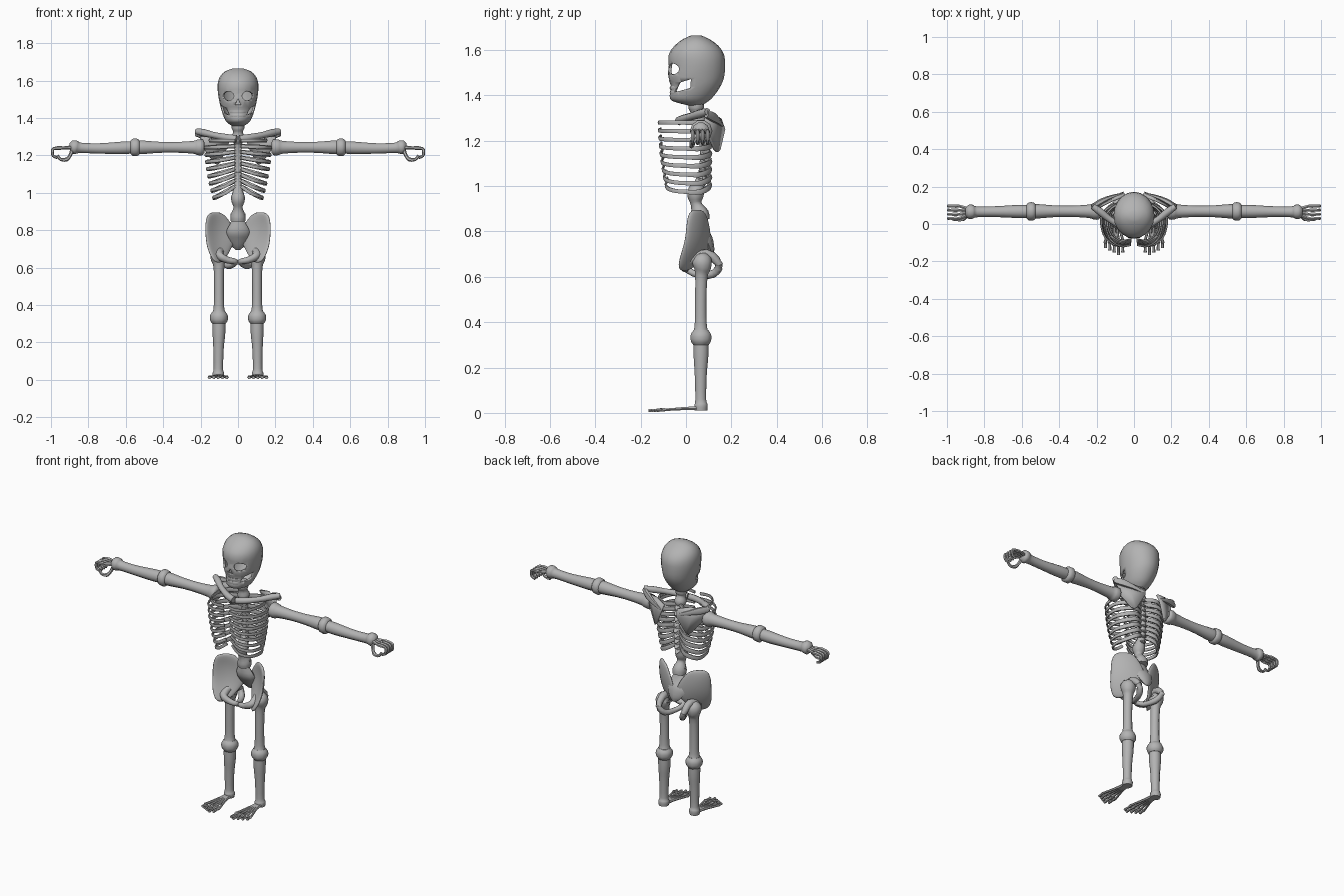
import bpy, bmesh, math
from mathutils import Vector

cube = bpy.data.objects.get("Cube")
if cube:
    bpy.data.objects.remove(cube)

bone = bpy.data.materials.new("bone_grey")
bone.use_nodes = True
GREY = (0.45, 0.45, 0.45, 1)
bone.diffuse_color = GREY
bone.node_tree.nodes["Principled BSDF"].inputs["Base Color"].default_value = GREY
Y, Z = Vector((0, 1, 0)), Vector((0, 0, 1))


def finish(name, bm, mirror=False, angle=50):
    """Turn a bmesh into a shaded object, mirrored across the body if asked."""
    bmesh.ops.recalc_face_normals(bm, faces=bm.faces)
    mesh = bpy.data.meshes.new(name)
    bm.to_mesh(mesh)
    bm.free()
    mesh.materials.append(bone)
    obj = bpy.data.objects.new(name, mesh)
    bpy.context.collection.objects.link(obj)
    bpy.ops.object.select_all(action="DESELECT")
    obj.select_set(True)
    bpy.context.view_layer.objects.active = obj
    bpy.ops.object.shade_smooth_by_angle(angle=math.radians(angle))
    if mirror:
        m = obj.modifiers.new("Mirror", "MIRROR")
        m.use_mirror_merge = False
    return obj


def thicken(obj, thickness, offset):
    m = obj.modifiers.new("Thickness", "SOLIDIFY")
    m.thickness, m.offset = thickness, offset


def spline(pts, steps, closed):
    """Catmull-Rom resampling of tuples of any length."""
    n, out = len(pts), []
    vs = [Vector(p) for p in pts]
    at = lambda i: vs[i % n] if closed else vs[max(0, min(n - 1, i))]
    for i in range(n if closed else n - 1):
        a, b, c, d = at(i - 1), at(i), at(i + 1), at(i + 2)
        for k in range(steps):
            t = k / steps
            out.append(b + (c - a) * (t / 2) + (a * 2 - b * 5 + c * 4 - d) * (t * t / 2)
                       + (b * 3 - a - c * 3 + d) * (t ** 3 / 2))
    return out if closed else out + [vs[-1]]


def bridge(bm, rings, closed=False):
    n = len(rings[0])
    pairs = list(zip(rings, rings[1:])) + ([(rings[-1], rings[0])] if closed else [])
    for a, b in pairs:
        for j in range(n):
            bm.faces.new((a[j], a[(j + 1) % n], b[(j + 1) % n], b[j]))
    if not closed:
        bm.faces.new(rings[0])
        bm.faces.new(rings[-1])


def add_tube(bm, pts, up=Z, wide=1, tall=1, sides=8, steps=3, closed=False):
    """Sweep an oval along points of (x, y, z, radius)."""
    path = spline(pts, steps, closed)
    rings, n = [], len(path)
    for i, p in enumerate(path):
        ahead = path[(i + 1) % n] if closed else path[min(i + 1, n - 1)]
        behind = path[i - 1] if closed else path[max(i - 1, 0)]
        tangent = (ahead - behind).to_3d().normalized()
        side = tangent.cross(up).normalized()
        top = side.cross(tangent)
        r = max(p[3], 0.002)
        rings.append([bm.verts.new(p.to_3d() + side * (math.cos(a) * r * wide) + top * (math.sin(a) * r * tall))
                      for a in (math.tau * j / sides for j in range(sides))])
    bridge(bm, rings, closed)


def tube(name, pts, mirror=False, **kw):
    bm = bmesh.new()
    add_tube(bm, pts, **kw)
    return finish(name, bm, mirror)


def punch(bm, outline, axis, allowed):
    """Open a convex hole, seen along the axis, in the faces whose centre is allowed."""
    place = (lambda u, v: Vector((0, u, v))) if axis == "x" else (lambda u, v: Vector((u, 0, v)))
    pts = [place(*p) for p in outline]
    mid = sum(pts, Vector()) / len(pts)
    planes = []
    for a, b in zip(pts, pts[1:] + pts[:1]):
        d = b - a
        normal = Vector((0, -d.z, d.y)) if axis == "x" else Vector((-d.z, 0, d.x))
        planes.append((a, normal.normalized() * (1 if normal.dot(a - mid) > 0 else -1)))
    inside = lambda f, slack: allowed(f.calc_center_median()) and all(
        min((v.co - co).dot(no) for v in f.verts) < slack for co, no in planes)
    for co, no in planes:
        faces = [f for f in bm.faces if inside(f, 0)]
        geom = {g for f in faces for g in (f, *f.edges, *f.verts)}
        bmesh.ops.bisect_plane(bm, geom=list(geom), plane_co=co, plane_no=no, dist=1e-5)
    gone = [f for f in bm.faces if allowed(f.calc_center_median())
            and all((f.calc_center_median() - co).dot(no) < 0 for co, no in planes)]
    bmesh.ops.delete(bm, geom=gone, context="FACES")


def disc(u, v, ru, rv):
    return [(u + ru * math.cos(math.tau * k / 12), v + rv * math.sin(math.tau * k / 12)) for k in range(12)]


# Skull: a lofted shell from height, front, back and half width
bm = bmesh.new()
rows = [(1.356, .01, .07, .03), (1.375, -.06, .10, .058), (1.40, -.072, .125, .074), (1.44, -.066, .152, .088),
        (1.48, -.08, .168, .098), (1.53, -.076, .172, .107), (1.58, -.076, .168, .109), (1.62, -.05, .142, .097),
        (1.65, -.01, .10, .068), (1.665, .025, .065, .025)]
rings = []
for z, front, back, w in spline(rows, 2, False):
    mid, half = (front + back) / 2, (back - front) / 2
    rings.append([bm.verts.new((w * math.cos(a), mid + half * math.sin(a), z))
                  for a in (math.tau * j / 20 for j in range(20))])
bridge(bm, rings)

# Eye sockets, nose hole and the open cheeks behind the teeth
for s in (-1, 1):
    punch(bm, disc(s * .052, 1.517, .03, .025), "y", lambda c: c.y < .02)
    punch(bm, [(-.05, 1.415), (.018, 1.43), (.022, 1.472), (-.03, 1.456)], "x", lambda c: c.x * s > .03)
punch(bm, [(-.017, 1.468), (.017, 1.468), (0, 1.503)], "y", lambda c: c.y < 0)
skull = finish("skull", bm)
thicken(skull, .01, -1)

# Tooth rows
bm = bmesh.new()
for z in (1.412, 1.433):
    add_tube(bm, [(-.045, -.043, z, .009), (-.025, -.061, z, .009), (0, -.066, z, .009),
                  (.025, -.061, z, .009), (.045, -.043, z, .009)], wide=.7, sides=6)
finish("teeth", bm)

# Spine, with vertebra rings and spinous points
tube("neck", [(0, .045, 1.38, .034), (0, .045, 1.345, .034), (0, .047, 1.325, .026), (0, .055, 1.29, .036),
              (0, .06, 1.26, .02)], up=Y)
tube("spine", [(0, .06, 1.28, .018), (0, .08, 1.16, .018), (0, .07, 1.04, .02), (0, .045, .98, .036),
               (0, .042, .95, .034), (0, .045, .92, .024), (0, .06, .88, .04), (0, .065, .85, .04)], up=Y)
bm = bmesh.new()
for i in range(9):
    z = 1.27 - i * .034
    y = .083 - abs(i - 4) * .003
    add_tube(bm, [(0, y - .02, z, .022), (0, y + .005, z, .02), (0, y + .03, z - .015, .006)], tall=.5, sides=6)
finish("vertebrae", bm)

# Ribs: flat open hoops, broad at the back, the lower ones dipping at the sides
bm = bmesh.new()
for i in range(9):
    t = i / 8
    z = 1.28 - .245 * t
    w = .176 - .045 * t * t - (.025 if i == 0 else 0)
    f = -.118 + .03 * t * t
    dip = .06 * t
    add_tube(bm, [(.012, .075, z, .014), (w * .5, .108, z - dip * .5, .016), (w * .92, .065, z - dip, .015),
                  (w, 0, z - dip, .012), (w * .86, f * .65, z - dip * .9, .011), (w * .5, f, z - dip * .6, .011),
                  (.018, f + .006, z, .011)], wide=.5, tall=.9, sides=6)
finish("ribs", bm, True)

# Shoulder girdle
tube("clavicle", [(.008, -.03, 1.288, .02), (.06, -.015, 1.295, .019), (.13, .025, 1.308, .017),
                  (.18, .065, 1.32, .02), (.222, .095, 1.328, .016)], True)


def plate(name, grid, thick, smooth):
    """Mirrored sheet from rows of points, thickened."""
    bm = bmesh.new()
    vs = [[bm.verts.new(p) for p in row] for row in grid]
    for a, b in zip(vs, vs[1:]):
        for j in range(len(a) - 1):
            bm.faces.new((a[j], a[j + 1], b[j + 1], b[j]))
    obj = finish(name, bm, True)
    thicken(obj, thick, 0)
    if smooth:
        m = obj.modifiers.new("Smooth", "SUBSURF")
        m.levels = m.render_levels = 2


plate("scapula", [[(.20, .085, 1.30), (.12, .125, 1.315), (.045, .152, 1.295)],
                  [(.185, .09, 1.24), (.13, .13, 1.25), (.055, .168, 1.25)],
                  [(.125, .125, 1.16), (.112, .137, 1.15), (.1, .147, 1.16)]], .012, False)
tube("scapula_spine", [(.06, .162, 1.265, .008), (.12, .145, 1.285, .014), (.18, .118, 1.305, .022),
                       (.222, .09, 1.318, .018)], True, wide=.7, sides=6)

# Pelvis: bowl-shaped wings meeting behind the sacrum, tail and the lower rings
plate("hip_wing", [[(.16, .015, .895), (.12, .05, .9), (.075, .085, .895)],
                   [(.178, 0, .84), (.12, .07, .84), (.02, .105, .815)],
                   [(.175, -.005, .76), (.11, .07, .76), (0, .11, .76)],
                   [(.165, -.025, .70), (.12, .03, .69), (.03, .1, .71)],
                   [(.13, -.04, .63), (.10, -.01, .62), (.07, .03, .635)]], .022, True)
tube("sacrum", [(0, .06, .89, .04), (0, .06, .85, .036), (0, .07, .80, .06), (0, .09, .765, .062),
                (0, .108, .72, .04), (0, .115, .695, .012)], up=Y, tall=.45)
tube("hip_ring", [(.10, 0, .665, .022), (.055, -.005, .64, .018), (.012, .005, .632, .015),
                  (.035, .05, .61, .015), (.06, .12, .613, .018), (.085, .145, .655, .018),
                  (.09, .09, .70, .022)], True, closed=True)

# Legs
tube("thigh_bone", [(.085, .062, .685, .024), (.102, .07, .67, .044), (.104, .072, .64, .04), (.102, .068, .605, .029),
                    (.102, .065, .5, .026), (.102, .065, .39, .028), (.102, .065, .355, .036),
                    (.102, .065, .34, .04)], True, up=Y, sides=10)
tube("knee", [(.102, .066, .365, .034), (.102, .066, .345, .047), (.102, .066, .318, .047),
              (.102, .066, .3, .036)], True, up=Y, sides=10)
tube("shin_bone", [(.102, .066, .32, .034), (.102, .066, .25, .034), (.104, .065, .17, .028), (.105, .065, .06, .025),
                   (.105, .066, .035, .031), (.105, .066, .01, .029)], True, up=Y, sides=10)

# Feet: five fanned bones each
bm = bmesh.new()
for i in range(5):
    x = .06 + .023 * i
    end = -.165 + .012 * abs(i - 1)
    add_tube(bm, [(.09 + .007 * i, .07, .02, .01), (.086 + .009 * i, .01, .02, .009), (x, -.085, .014, .007),
                  (x, -.1, .014, .011), (x, end + .03, .012, .007), (x, end, .011, .009)], tall=.9, sides=6)
finish("foot", bm, True)

# Arms
tube("upper_arm", [(.18, .068, 1.243, .03), (.19, .068, 1.243, .044), (.215, .068, 1.243, .044),
                   (.24, .068, 1.243, .036), (.33, .068, 1.243, .03), (.42, .068, 1.243, .031),
                   (.51, .068, 1.243, .038), (.54, .068, 1.243, .036)], True, sides=10)
tube("elbow", [(.525, .067, 1.243, .036), (.538, .067, 1.243, .048), (.562, .067, 1.243, .048),
               (.575, .067, 1.243, .036)], True, sides=10)
tube("forearm", [(.56, .067, 1.243, .034), (.62, .067, 1.24, .035), (.74, .066, 1.237, .029), (.84, .065, 1.24, .029),
                 (.865, .065, 1.243, .038), (.885, .065, 1.243, .037), (.9, .065, 1.242, .022)], True, sides=10)

# Hands: four curled fingers and a thumb
bm = bmesh.new()
for i in range(4):
    y = .03 + .022 * i
    add_tube(bm, [(.885, .05 + .01 * i, 1.242, .012), (.935, y, 1.24, .008), (.95, y, 1.24, .011),
                  (.985, y, 1.236, .008), (.992, y, 1.222, .009), (.988, y, 1.197, .007),
                  (.965, y, 1.188, .008)], up=Y, sides=6)
add_tube(bm, [(.885, .05, 1.23, .012), (.9, .035, 1.195, .009), (.918, .025, 1.178, .011),
              (.948, .022, 1.178, .008), (.966, .024, 1.2, .008)], up=Y, sides=6)
finish("hand", bm, True)
